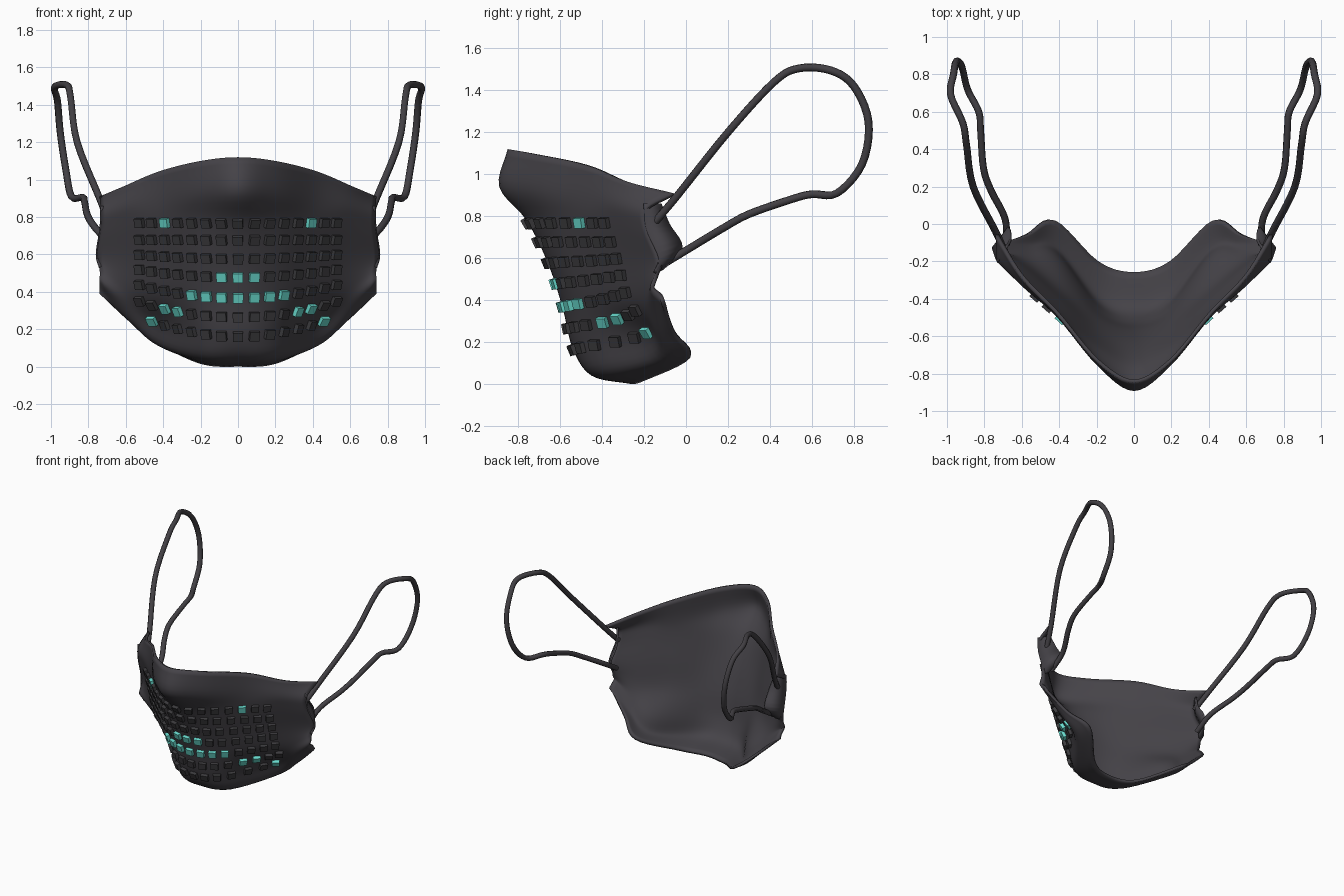
import bpy, bmesh
from mathutils import Vector, Matrix
from mathutils.bvhtree import BVHTree

cube = bpy.data.objects.get("Cube")
if cube:
    bpy.data.objects.remove(cube)


def material(name, r, g, b):
    mat = bpy.data.materials.new(name)
    mat.use_nodes = True
    mat.diffuse_color = (r, g, b, 1)
    mat.node_tree.nodes["Principled BSDF"].inputs["Base Color"].default_value = (r, g, b, 1)
    return mat


FABRIC = material("charcoal fabric", 0.06, 0.056, 0.065)
CORD = material("charcoal cord", 0.055, 0.051, 0.058)
DARK = material("dark tile", 0.045, 0.044, 0.048)
TEAL = material("teal tile", 0.14, 0.7, 0.61)


def add_mesh(name, bm, mat):
    mesh = bpy.data.meshes.new(name)
    bm.to_mesh(mesh)
    bm.free()
    mesh.materials.append(mat)
    obj = bpy.data.objects.new(name, mesh)
    bpy.context.collection.objects.link(obj)
    return obj


def thicken(obj, thickness, offset):
    mod = obj.modifiers.new("thickness", 'SOLIDIFY')
    mod.thickness = thickness
    mod.offset = offset
    bpy.ops.object.select_all(action='DESELECT')
    obj.select_set(True)
    bpy.context.view_layer.objects.active = obj
    bpy.ops.object.shade_smooth_by_angle(angle=1.0)


def spline(points, steps):
    """Catmull-Rom curve through the points."""
    p = [Vector(q) for q in points]
    p = [2 * p[0] - p[1]] + p + [2 * p[-1] - p[-2]]
    out = []
    for a, b, c, d in zip(p, p[1:], p[2:], p[3:]):
        for i in range(steps):
            t = i / steps
            out.append(0.5 * (2 * b + (c - a) * t + (2 * a - 5 * b + 4 * c - d) * t * t
                              + (3 * b - a - 3 * c + d) * t ** 3))
    return out + [p[-2]]


def skin(columns):
    """Quad sheet through equally long columns of points."""
    bm = bmesh.new()
    grid = [[bm.verts.new(p) for p in col] for col in columns]
    for left, right in zip(grid, grid[1:]):
        for i in range(len(left) - 1):
            bm.faces.new((left[i], right[i], right[i + 1], left[i + 1]))
    bm.normal_update()
    return bm


# Mask cross-sections from chin hem to nose hem, centre line to side
SECTIONS = [
    [(0, -.26, .0), (.2, -.2, .015), (.43, .02, .125), (.58, -.055, .24), (.74, -.12, .39)],
    [(0, -.45, .04), (.2, -.4, .05), (.43, -.13, .12), (.58, -.12, .25), (.74, -.13, .42)],
    [(0, -.54, .17), (.2, -.47, .18), (.42, -.2, .23), (.58, -.18, .33), (.74, -.17, .46)],
    [(0, -.59, .37), (.2, -.53, .37), (.4, -.36, .38), (.58, -.23, .43), (.74, -.15, .52)],
    [(0, -.66, .58), (.2, -.6, .58), (.4, -.43, .59), (.58, -.27, .59), (.755, -.13, .59)],
    [(0, -.76, .78), (.2, -.67, .78), (.4, -.49, .78), (.58, -.33, .77), (.735, -.19, .74)],
    [(0, -.89, .94), (.2, -.75, .93), (.41, -.5, .9), (.59, -.34, .87), (.735, -.19, .84)],
    [(0, -.85, 1.12), (.2, -.74, 1.1), (.42, -.48, 1.045), (.61, -.28, .965), (.74, -.06, .91)],
]

# Mask body
rows = []
for half in SECTIONS:
    full = [(-x, y, z) for x, y, z in half[:0:-1]] + half
    rows.append(spline(full, 6))
bm = skin([spline(col, 5) for col in zip(*rows)])
surface = BVHTree.FromBMesh(bm)
thicken(add_mesh("mask_body", bm, FABRIC), 0.02, -1)

# Side folds that hold the ear loops
OUTER = [(.73, -.2, .86), (.735, -.19, .74), (.755, -.13, .6), (.74, -.15, .53)]
INNER = [(.68, -.12, .86), (.66, -.08, .76), (.67, -.02, .65), (.7, -.11, .55)]
for name, s in (("left_side_fold", 1), ("right_side_fold", -1)):
    edges = [spline([(s * x, y, z) for x, y, z in edge], 5) for edge in (OUTER, INNER)]
    thicken(add_mesh(name, skin(edges), FABRIC), 0.014, 0)

# Raised tiles: row height, upward bend at the sides, teal columns
COLUMNS = (0, .085, .165, .24, .315, .385, .455, .52)
TILE_ROWS = [
    (.77, 0, (5,)), (.68, 0, ()), (.58, .02, ()), (.48, .04, (0, 1)),
    (.37, .07, (0, 1, 2, 3)), (.265, .09, (4, 5)), (.165, .11, (6,)),
]


def add_tile(bm, x, z):
    point, normal, _, _ = surface.ray_cast(Vector((x, -3, z)), Vector((0, 1, 0)))
    if point is None:
        return
    side = Vector((0, 0, 1)).cross(normal).normalized()
    up = normal.cross(side)
    frame = Matrix((side, up, normal)).transposed().to_4x4()
    place = Matrix.Translation(point + normal * 0.012) @ frame
    bmesh.ops.create_cube(bm, size=1, matrix=place @ Matrix.Diagonal((.054, .05, .024, 1)))


dark_bm, teal_bm = bmesh.new(), bmesh.new()
for height, bend, teal in TILE_ROWS:
    for i, x in enumerate(COLUMNS):
        if i == 7 and height < .2:
            continue
        z = height + bend * (x / COLUMNS[-1]) ** 2
        for s in ((1, -1) if i else (1,)):
            add_tile(teal_bm if i in teal else dark_bm, s * x, z)
add_mesh("dark_tiles", dark_bm, DARK)
add_mesh("teal_tiles", teal_bm, TEAL)

# Ear loops
LOOP = [(.69, -.15, .77), (.74, -.04, .9), (.86, .2, 1.2), (.895, .42, 1.44), (.915, .54, 1.505),
        (.98, .69, 1.495), (.965, .8, 1.42), (.95, .87, 1.25), (.92, .84, 1.05),
        (.89, .72, .91), (.83, .6, .905), (.82, .5, .88), (.805, .3, .81),
        (.765, .18, .745), (.69, .03, .655), (.68, -.11, .57)]
for name, s in (("left_ear_loop", 1), ("right_ear_loop", -1)):
    path = spline([(s * x, y, z) for x, y, z in LOOP], 5)
    curve = bpy.data.curves.new(name, 'CURVE')
    curve.dimensions = '3D'
    curve.bevel_depth = 0.019
    curve.bevel_resolution = 2
    curve.use_fill_caps = True
    line = curve.splines.new('POLY')
    line.points.add(len(path) - 1)
    for point, co in zip(line.points, path):
        point.co = (*co, 1)
    curve.materials.append(CORD)
    obj = bpy.data.objects.new(name, curve)
    bpy.context.collection.objects.link(obj)
